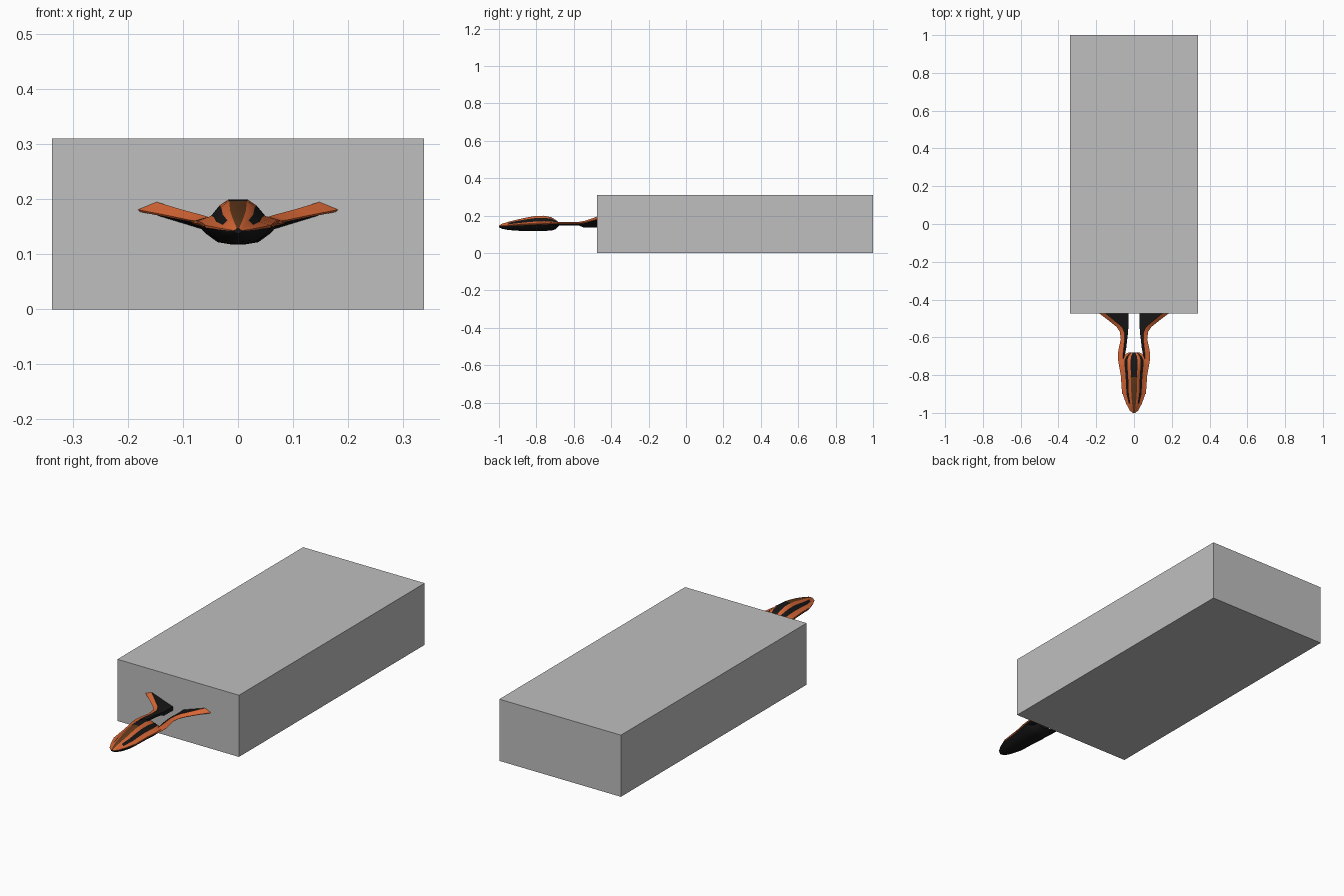
import bpy

if "Cube" in bpy.data.objects:
    bpy.data.objects.remove(bpy.data.objects["Cube"])


def material(name, rgb):
    m = bpy.data.materials.new(name)
    m.diffuse_color = (*rgb, 1.0)
    m.use_nodes = True
    m.node_tree.nodes["Principled BSDF"].inputs["Base Color"].default_value = m.diffuse_color
    return m


GREY = material("light grey", (0.52, 0.52, 0.52))
ORANGE = material("orange", (0.66, 0.13, 0.035))
BLACK = material("black", (0.008, 0.008, 0.008))
BROWN = material("dark brown", (0.12, 0.04, 0.01))


def loft(name, rings, mats, colour, smooth=35):
    """Skin closed rings of equal length; colour(column, row) picks the material."""
    n = len(rings[0])
    verts = [p for ring in rings for p in ring]
    faces, slots = [], []
    for r in range(len(rings) - 1):
        for c in range(n):
            d = (c + 1) % n
            faces.append((r * n + c, r * n + d, (r + 1) * n + d, (r + 1) * n + c))
            slots.append(colour(c, r))
    faces += [tuple(reversed(range(n))), tuple(range(len(verts) - n, len(verts)))]
    slots += [1, 1]
    mesh = bpy.data.meshes.new(name)
    mesh.from_pydata(verts, [], faces)
    for m in mats:
        mesh.materials.append(m)
    for p, s in zip(mesh.polygons, slots):
        p.material_index = s
    obj = bpy.data.objects.new(name, mesh)
    bpy.context.collection.objects.link(obj)
    bpy.ops.object.select_all(action='DESELECT')
    bpy.context.view_layer.objects.active = obj
    obj.select_set(True)
    # outward normals
    bpy.ops.object.mode_set(mode='EDIT')
    bpy.ops.mesh.select_all(action='SELECT')
    bpy.ops.mesh.normals_make_consistent(inside=False)
    bpy.ops.object.mode_set(mode='OBJECT')
    bpy.ops.object.shade_smooth_by_angle(angle=smooth * 3.14159 / 180)
    return obj


# Large rectangular block
bpy.ops.mesh.primitive_cube_add(size=1, location=(0, 0.2625, 0.155))
block = bpy.context.object
block.name = "main_block"
block.scale = (0.676, 1.475, 0.31)
bpy.ops.object.transform_apply(location=True, scale=True)
block.data.materials.append(GREY)

# Nose pod: stations of y, half width, rim z, top z, bottom z
stations = [
    (-1.000, 0.008, 0.143, 0.147, 0.138),
    (-0.985, 0.024, 0.145, 0.156, 0.130),
    (-0.950, 0.042, 0.148, 0.167, 0.123),
    (-0.900, 0.060, 0.151, 0.180, 0.119),
    (-0.850, 0.064, 0.154, 0.191, 0.118),
    (-0.810, 0.067, 0.156, 0.198, 0.118),
    (-0.760, 0.074, 0.158, 0.200, 0.118),
    (-0.720, 0.076, 0.160, 0.192, 0.120),
    (-0.700, 0.062, 0.160, 0.179, 0.126),
    (-0.680, 0.030, 0.157, 0.165, 0.144),
]
# Half section from crown to keel: width factor, height factor
section = [(0.24, 0.98), (0.46, 0.72), (0.66, 0.28), (1, 0.06), (1, -0.08),
           (0.8, -0.5), (0.5, -0.9), (0.18, -1)]
full = section + [(-a, b) for a, b in reversed(section)]
rings = [[(a * w, y, zr + b * ((zt - zr) if b > 0 else (zr - zb))) for a, b in full]
         for y, w, zr, zt, zb in stations]


def pod_colour(c, r):
    c = min(c, 14 - c) if c < 15 else -1
    if c == -1:                       # crown stripe
        return 2 if r < 5 else 1
    if c == 1:                        # side stripes of the canopy
        return 1 if r >= 2 else 0
    return 0 if c in (0, 2, 3) else 1


loft("nose_pod", rings, [ORANGE, BLACK, BROWN], pod_colour)

# Swept arms flaring into wings: y, then (x, z) of inner edge, ridge, outer edge
arms = [
    (-0.900, 0.045, 0.146, 0.050, 0.153, 0.063, 0.151),
    (-0.800, 0.045, 0.148, 0.054, 0.160, 0.070, 0.155),
    (-0.730, 0.045, 0.150, 0.058, 0.166, 0.083, 0.158),
    (-0.690, 0.047, 0.150, 0.058, 0.167, 0.086, 0.159),
    (-0.650, 0.040, 0.150, 0.054, 0.167, 0.079, 0.160),
    (-0.610, 0.036, 0.150, 0.049, 0.167, 0.070, 0.160),
    (-0.570, 0.031, 0.148, 0.052, 0.167, 0.075, 0.160),
    (-0.545, 0.030, 0.145, 0.064, 0.171, 0.092, 0.163),
    (-0.510, 0.030, 0.145, 0.105, 0.182, 0.135, 0.172),
    (-0.475, 0.030, 0.145, 0.148, 0.195, 0.182, 0.181),
    (-0.440, 0.030, 0.145, 0.180, 0.202, 0.215, 0.188),
]
for side, label in ((-1, "left"), (1, "right")):
    rings = []
    for y, xi, zi, xr, zr, xo, zo in arms:
        drop = 0.010 if y > -0.56 else 0.002
        rings.append([(side * x, y, z) for x, z in (
            (xi, zi + 0.010), (xr, zr), (xo, zo), (xo - 0.004, zo - 0.004),
            (xr, min(zr - 0.014, zo - 0.010)), (xi, zi - drop))])
    loft(label + "_wing_arm", rings, [ORANGE, BLACK],
         lambda c, r: 0 if c in (1, 2) else 1)
